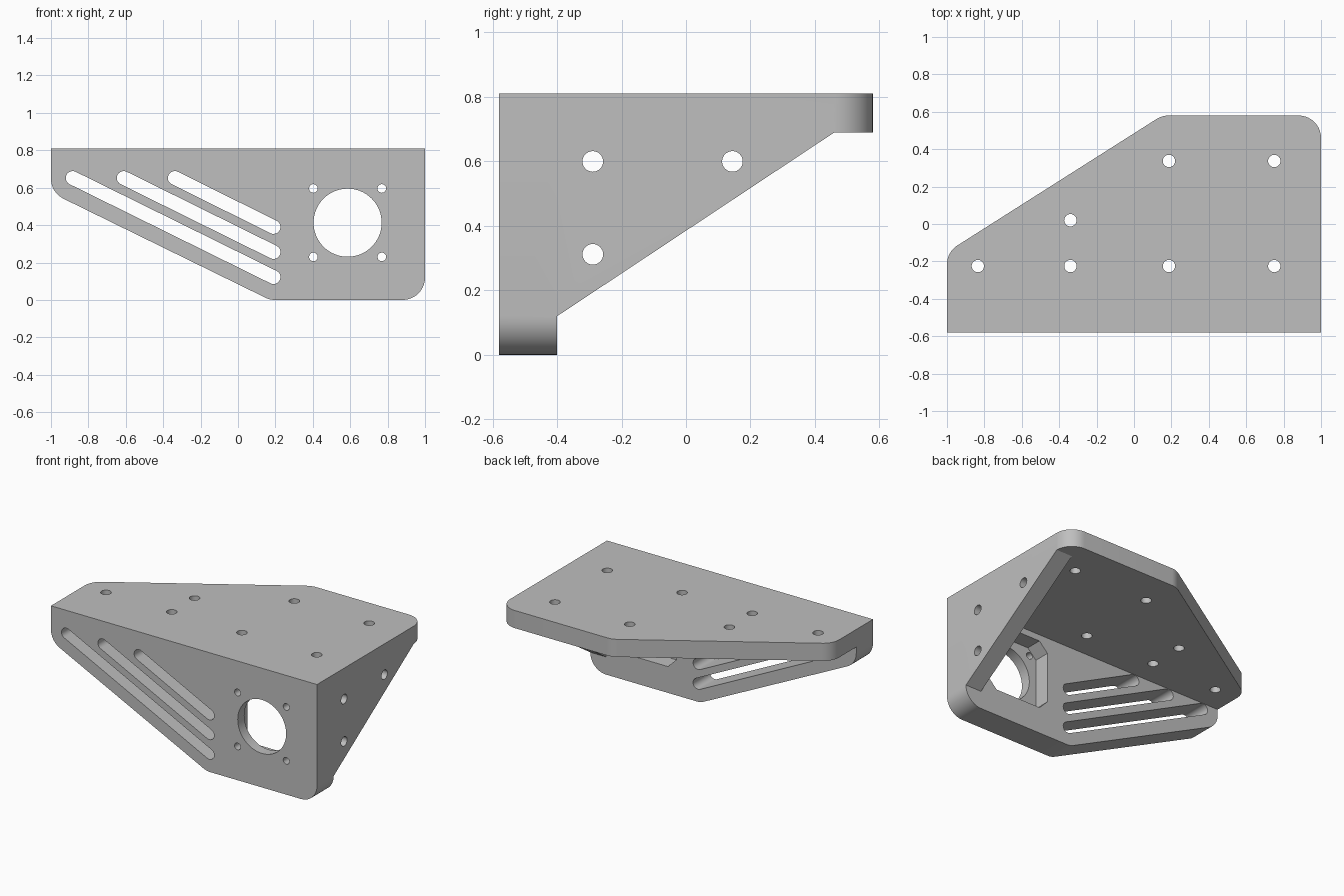
import bpy, bmesh, math
from mathutils import Vector

cube = bpy.data.objects.get("Cube")
if cube:
    bpy.data.objects.remove(cube, do_unlink=True)

steel = bpy.data.materials.new("plain_grey")
steel.use_nodes = True
grey = (0.52, 0.52, 0.52, 1)
steel.diffuse_color = grey
steel.node_tree.nodes["Principled BSDF"].inputs["Base Color"].default_value = grey

# Axis along which a flat profile is extruded
PLACE = {
    "x": lambda a, b, d: (d, a, b),
    "y": lambda a, b, d: (a, d, b),
    "z": lambda a, b, d: (a, b, d),
}


def rounded(corners, steps=10):
    """Outline from (a, b, radius) corners, with each corner filleted."""
    out = []
    n = len(corners)
    for i, (a, b, r) in enumerate(corners):
        p = Vector((a, b))
        if r == 0:
            out.append(p)
            continue
        u = (Vector(corners[i - 1][:2]) - p).normalized()
        v = (Vector(corners[(i + 1) % n][:2]) - p).normalized()
        half = u.angle(v) / 2
        centre = p + (u + v).normalized() * (r / math.sin(half))
        start = p + u * (r / math.tan(half)) - centre
        end = p + v * (r / math.tan(half)) - centre
        sweep = math.pi - 2 * half
        for k in range(steps + 1):
            t = k / steps
            arc = start * math.sin((1 - t) * sweep) + end * math.sin(t * sweep)
            out.append(centre + arc / math.sin(sweep))
    return out


def slot(a0, b0, a1, b1, r, steps=12):
    """Round-ended slot outline; equal ends give a circle."""
    ang = math.atan2(b1 - b0, a1 - a0)
    out = []
    for a, b, base in ((a1, b1, ang - math.pi / 2), (a0, b0, ang + math.pi / 2)):
        for k in range(steps + 1):
            t = base + math.pi * k / steps
            out.append(Vector((a + r * math.cos(t), b + r * math.sin(t))))
    return out


def hole(a, b, r, n=32):
    return [Vector((a + r * math.cos(math.tau * k / n),
                    b + r * math.sin(math.tau * k / n))) for k in range(n)]


def prism(name, outlines, axis, lo, hi):
    bm = bmesh.new()
    for pts in outlines:
        ends = [[bm.verts.new(PLACE[axis](p.x, p.y, d)) for p in pts] for d in (lo, hi)]
        bm.faces.new(ends[0])
        bm.faces.new(ends[1])
        for i in range(len(pts)):
            j = (i + 1) % len(pts)
            bm.faces.new((ends[0][i], ends[0][j], ends[1][j], ends[1][i]))
    bmesh.ops.recalc_face_normals(bm, faces=bm.faces)
    mesh = bpy.data.meshes.new(name)
    bm.to_mesh(mesh)
    bm.free()
    mesh.materials.append(steel)
    obj = bpy.data.objects.new(name, mesh)
    bpy.context.collection.objects.link(obj)
    return obj


def combine(target, tool, operation):
    mod = target.modifiers.new(operation.lower(), "BOOLEAN")
    mod.operation = operation
    mod.solver = "EXACT"
    mod.object = tool
    bpy.context.view_layer.objects.active = target
    bpy.ops.object.modifier_apply(modifier=mod.name)
    bpy.data.objects.remove(tool, do_unlink=True)


TOP, BACK, FRONT, R = 0.81, 0.58, -0.58, 0.12

# Front plate, top plate and side web fused into one bracket
bracket = prism("bracket", [rounded([
    (-1, TOP, 0), (-1, 0.574, R), (0.171, 0, R), (1, 0, R), (1, TOP, 0)])],
    "y", FRONT, -0.40)
top_plate = prism("top_plate", [rounded([
    (-1, FRONT, 0), (1, FRONT, 0), (1, BACK, R), (0.15, BACK, R), (-1, -0.15, R)])],
    "z", 0.69, TOP)
side_web = prism("side_web", [rounded([
    (-0.5, 0.75, 0), (-0.5, 0.12, 0), (-0.4, 0.12, 0), (0.46, 0.69, 0), (0.46, 0.75, 0)])],
    "x", 0.88, 1)
combine(bracket, top_plate, "UNION")
combine(bracket, side_web, "UNION")

# Chamfered motor pocket in the back of the front plate
CX, CZ, H, C = 0.586, 0.413, 0.234, 0.17
octagon = [Vector((CX + a, CZ + b)) for a, b in (
    (H, -C), (H, C), (C, H), (-C, H), (-H, C), (-H, -C), (-C, -H), (C, -H))]
combine(bracket, prism("pocket", [octagon], "y", -0.51, -0.38), "DIFFERENCE")

# Motor opening, its four bolt holes and the three slanted slots
cuts = [hole(CX, CZ, 0.182, 64)]
cuts += [hole(CX + sx * 0.183, CZ + sz * 0.183, 0.023)
         for sx in (-1, 1) for sz in (-1, 1)]
cuts += [slot(a, 0.652, 0.19, b, 0.037)
         for a, b in ((-0.884, 0.122), (-0.611, 0.256), (-0.338, 0.39))]
combine(bracket, prism("front_cuts", cuts, "y", -0.62, -0.36), "DIFFERENCE")

# Mounting holes in the top plate and side web
top_holes = [(x, y) for x in (0.187, 0.75) for y in (-0.225, 0.337)]
top_holes += [(-0.34, 0.02), (-0.34, -0.225), (-0.835, -0.225)]
combine(bracket, prism("top_holes", [hole(x, y, 0.033) for x, y in top_holes],
                       "z", 0.66, 0.85), "DIFFERENCE")
side_holes = [(-0.289, 0.6), (0.144, 0.6), (-0.289, 0.312)]
combine(bracket, prism("side_holes", [hole(y, z, 0.032) for y, z in side_holes],
                       "x", 0.85, 1.04), "DIFFERENCE")

# Smooth the curved walls, keep the edges sharp
bpy.ops.object.select_all(action="DESELECT")
bracket.select_set(True)
bpy.context.view_layer.objects.active = bracket
bpy.ops.object.shade_smooth_by_angle(angle=math.radians(25))
